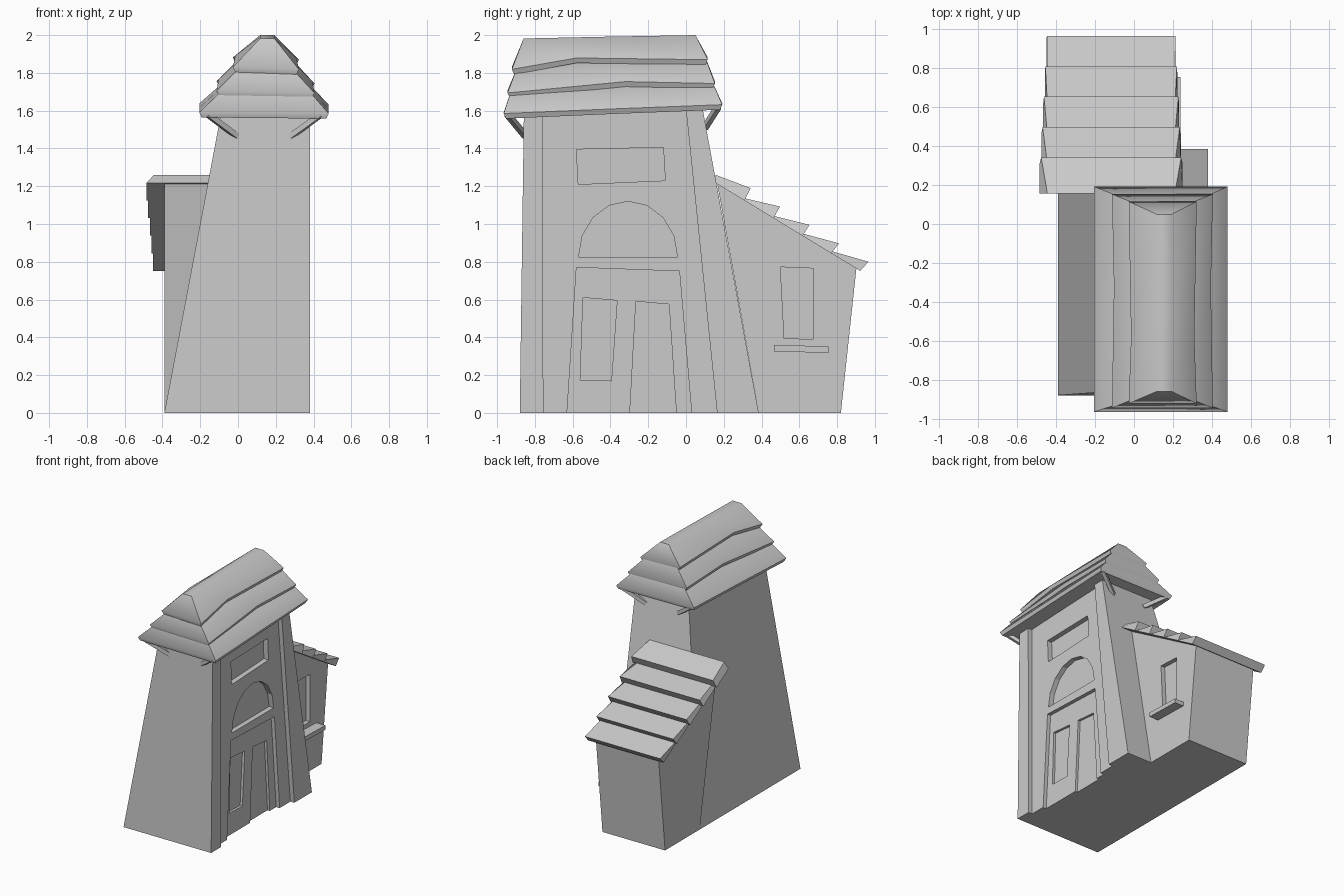
import bpy, bmesh, math
from mathutils import Vector

if "Cube" in bpy.data.objects:
    bpy.data.objects.remove(bpy.data.objects["Cube"])


def loft(name, rings):
    """Closed solid skinned through rings with equal point counts."""
    bm = bmesh.new()
    vs = [[bm.verts.new(p) for p in r] for r in rings]
    n = len(rings[0])
    for a, b in zip(vs, vs[1:]):
        for i in range(n):
            j = (i + 1) % n
            bm.faces.new((a[i], a[j], b[j], b[i]))
    bm.faces.new(vs[0])
    bm.faces.new(vs[-1])
    bmesh.ops.recalc_face_normals(bm, faces=bm.faces)
    me = bpy.data.meshes.new(name)
    bm.to_mesh(me)
    bm.free()
    ob = bpy.data.objects.new(name, me)
    bpy.context.collection.objects.link(ob)
    return ob


def prism(name, yz, x0, x1):
    return loft(name, [[(x, y, z) for y, z in yz] for x in (x0, x1)])


def cut(ob, yz, depth_x, out_x):
    """Recess a side-view outline into the right wall."""
    c = prism("cutter", yz, depth_x, out_x)
    m = ob.modifiers.new("recess", 'BOOLEAN')
    m.operation, m.solver, m.object = 'DIFFERENCE', 'EXACT', c
    bpy.context.view_layer.objects.active = ob
    bpy.ops.object.modifier_apply(modifier=m.name)
    bpy.data.objects.remove(c)


def stick(name, a, b, w):
    a, b = Vector(a), Vector(b)
    d = (b - a).normalized()
    s = d.cross(Vector((0, 0, 1))).normalized() * w / 2
    u = s.cross(d)
    return loft(name, [[p + s + u, p - s + u, p - s - u, p + s - u] for p in (a, b)])


# Leaning tower body
tower = loft("tower", [
    [(-.39, -.88, 0), (.38, -.88, 0), (.38, .385, 0), (-.39, .385, 0)],
    [(-.085, -.858, 1.61), (.38, -.858, 1.61), (.38, .088, 1.61), (-.085, .088, 1.61)]])

# Recessed bay between the corner pilasters, then windows, arch, door, door panels
cut(tower, [(-.755, -.1), (.175, -.1), (-.02, 1.8), (-.76, 1.8)], .345, .5)
cut(tower, [(-.57, 1.21), (-.11, 1.23), (-.12, 1.405), (-.58, 1.395)], .305, .5)
arch = [(-.307 + .262 * math.cos(math.pi * i / 8), .825 + .295 * math.sin(math.pi * i / 8))
        for i in range(9)]
cut(tower, arch, .305, .5)
cut(tower, [(-.633, -.05), (.034, -.05), (-.035, .75), (-.58, .77)], .315, .5)
cut(tower, [(-.56, .175), (-.395, .17), (-.365, .595), (-.545, .61)], .295, .5)
cut(tower, [(-.30, -.05), (-.048, -.05), (-.09, .575), (-.265, .59)], .295, .5)

# Annex with its window and sill
annex = prism("annex", [(.385, 0), (.82, 0), (.902, .765), (.165, 1.215)], -.39, .16)
cut(annex, [(.52, .395), (.675, .39), (.675, .765), (.5, .772)], .125, .4)
prism("window_sill", [(.465, .325), (.755, .318), (.755, .352), (.465, .36)], .12, .24)

# Annex roof: five stepped wedge-shaped courses
lower = lambda y: 1.217 - (y - .157) * .608
for i in range(5):
    y0, y1 = .157 + .153 * i, .157 + .153 * (i + 1)
    lip_y, lip_z = .342 + .156 * i, 1.19 - .0975 * i
    top_z = 1.26 if i == 0 else lower(y0) + .012
    w = .04 - .009 * i
    xl, xr = -.445, .21
    loft(f"annex_roof_course_{i + 1}", [
        [(xl - w, y0, lower(y0)), (xr + w, y0, lower(y0)),
         (xr + w, y1, lower(y1)), (xl - w, y1, lower(y1))],
        [(xl, y0, top_z), (xr, y0, top_z),
         (xr + w * .8, lip_y, lip_z), (xl - w * .8, lip_y, lip_z)]])


def ring(xs, ys, zs, tilt=0, pinch=0):
    """Six-point roof outline: left front-mid-back, right back-mid-front."""
    p = (0, pinch, 0)
    return [(xs[0] + p[k], ys[k], zs[k] + tilt) for k in (0, 1, 2)] + \
           [(xs[1] - p[k], ys[k], zs[k] - tilt) for k in (2, 1, 0)]


# Tower roof tiers: eave x, y, z, then top x, y, z
tiers = [
    ((-.205, .48), (-.965, -.4, .192), (1.588, 1.612, 1.635),
     (-.05, .345), (-.915, -.35, .13), (1.74, 1.76, 1.775), .003, 0),
    ((-.113, .405), (-.945, -.32, .153), (1.70, 1.76, 1.75),
     (.02, .27), (-.89, -.4, .10), (1.84, 1.88, 1.89), .006, .01),
    ((-.027, .322), (-.922, -.58, .115), (1.825, 1.885, 1.876),
     (.117, .193), (-.86, -.45, .05), (1.982, 1.991, 2.0), .006, .012)]
for i, (ex, ey, ez, tx, ty, tz, tilt, pinch) in enumerate(tiers):
    s = .012
    bottom = ring((ex[0] + s, ex[1] - s), (ey[0] + s, ey[1], ey[2] - s),
                  [z - .027 for z in ez], tilt, pinch)
    t = loft(f"roof_tier_{i + 1}",
             [bottom, ring(ex, ey, ez, tilt, pinch), ring(tx, ty, tz)])
    bpy.ops.object.select_all(action='DESELECT')
    t.select_set(True)
    bpy.context.view_layer.objects.active = t
    bpy.ops.object.shade_smooth_by_angle(angle=1.0)

# Diagonal braces under the front and back eaves
for side, (xi, xo) in {"left": (-.005, -.16), "right": (.28, .44)}.items():
    stick(f"front_brace_{side}", (xi, -.85, 1.465), (xo, -.945, 1.58), .028)
    stick(f"back_brace_{side}", (xi, .10, 1.51), (xo, .17, 1.62), .028)
